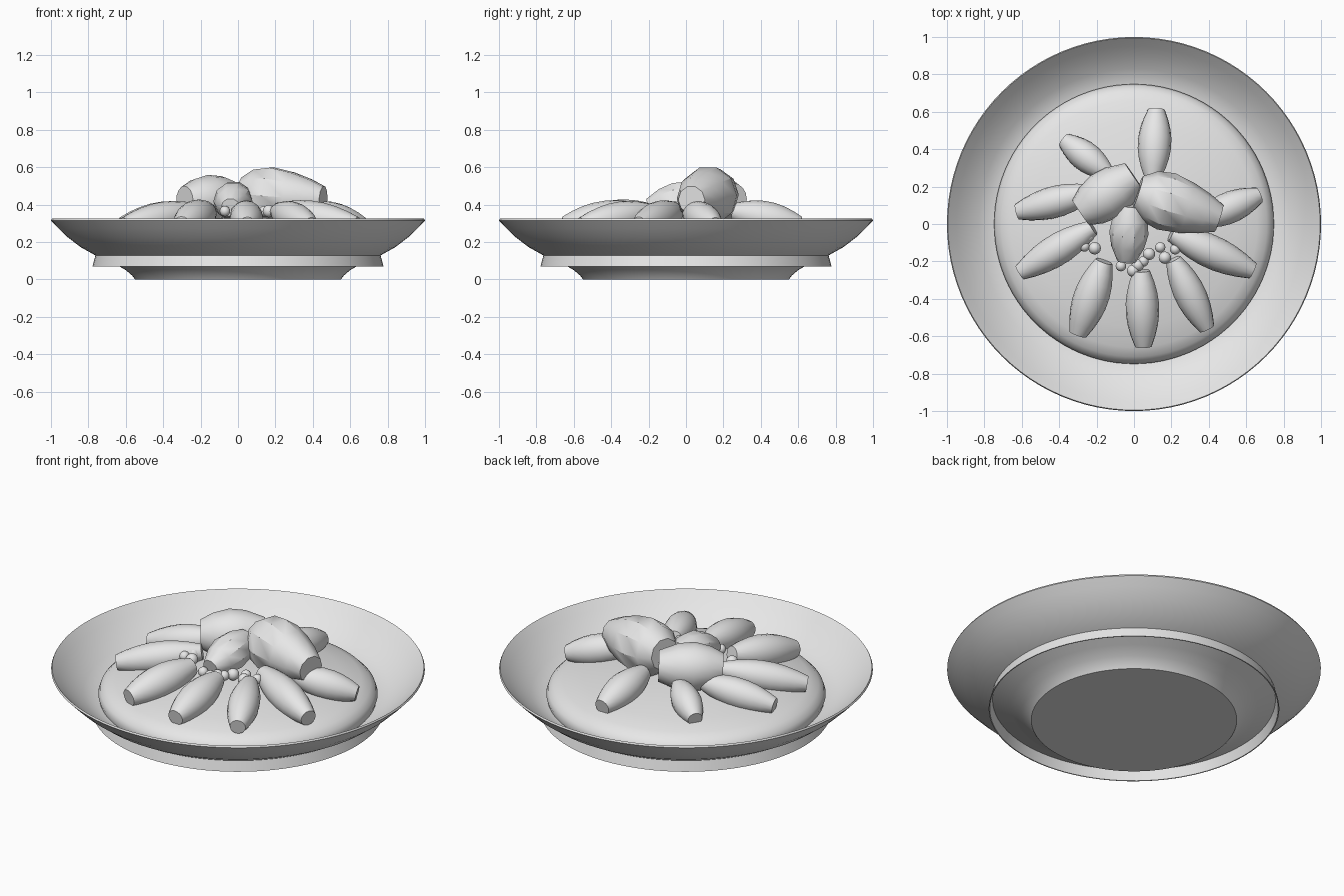
import bpy, bmesh, math
from mathutils import Vector

if "Cube" in bpy.data.objects:
    bpy.data.objects.remove(bpy.data.objects["Cube"])

grey = bpy.data.materials.new("plain grey")
grey.diffuse_color = (0.8, 0.8, 0.8, 1)
grey.use_nodes = True
grey.node_tree.nodes["Principled BSDF"].inputs["Base Color"].default_value = grey.diffuse_color


def finish(name, bm, angle=35):
    bmesh.ops.remove_doubles(bm, verts=bm.verts, dist=1e-5)
    bmesh.ops.recalc_face_normals(bm, faces=bm.faces)
    me = bpy.data.meshes.new(name)
    bm.to_mesh(me)
    bm.free()
    me.materials.append(grey)
    ob = bpy.data.objects.new(name, me)
    bpy.context.collection.objects.link(ob)
    bpy.ops.object.select_all(action='DESELECT')
    ob.select_set(True)
    bpy.context.view_layer.objects.active = ob
    bpy.ops.object.shade_smooth_by_angle(angle=math.radians(angle))
    return ob


def lathe(name, profile, closed=False, segs=96):
    """Spin an (r, z) profile about the z axis."""
    bm = bmesh.new()
    vs = [bm.verts.new((r, 0, z)) for r, z in profile]
    pairs = list(zip(vs, vs[1:])) + ([(vs[-1], vs[0])] if closed else [])
    es = [bm.edges.new(p) for p in pairs]
    bmesh.ops.spin(bm, geom=vs + es, cent=(0, 0, 0), axis=(0, 0, 1),
                   angle=2 * math.pi, steps=segs)
    return finish(name, bm)


def barrel(name, a, b, profile, segs=16):
    """Truncated lemon shape from a to b; profile holds (t, radius)."""
    a, b = Vector(a), Vector(b)
    q = (b - a).to_track_quat('Z', 'Y')
    bm = bmesh.new()
    rings = []
    for t, r in profile:
        c = a.lerp(b, t)
        rings.append([bm.verts.new(c + q @ Vector((r * math.cos(k * math.tau / segs),
                      r * math.sin(k * math.tau / segs), 0))) for k in range(segs)])
    for r0, r1 in zip(rings, rings[1:]):
        for k in range(segs):
            j = (k + 1) % segs
            bm.faces.new((r0[k], r0[j], r1[j], r1[k]))
    bm.faces.new(rings[0])
    bm.faces.new(rings[-1])
    return finish(name, bm)


# Plate: foot, flared outside, thin lip and inside wall
lathe("plate", [(0, 0), (0.55, 0), (0.565, 0.02), (0.60, 0.05), (0.66, 0.085),
                (0.765, 0.13), (0.84, 0.172), (0.91, 0.225), (0.96, 0.273), (1.0, 0.315),
                (0.995, 0.325), (0.95, 0.28), (0.90, 0.235), (0.83, 0.185),
                (0.75, 0.145), (0, 0.145)])

# Thin band around the underside
lathe("foot_band", [(0.778, 0.07), (0.762, 0.13), (0.756, 0.13), (0.772, 0.07)], closed=True)

# Domed filling
lathe("filling", [(0.74, 0.14), (0.748, 0.17), (0.738, 0.20), (0.71, 0.228), (0.66, 0.25),
                  (0.55, 0.275), (0.4, 0.302), (0.2, 0.325), (0, 0.335)])

# Ring of small pieces: inner xy, outer xy, half width
pieces = [((0.04, -0.25), (0.05, -0.655), 0.09), ((-0.16, -0.2), (-0.30, -0.59), 0.095),
          ((0.21, -0.19), (0.39, -0.56), 0.085), ((0.20, -0.05), (0.635, -0.25), 0.09),
          ((0.35, 0.02), (0.67, 0.155), 0.085), ((0.10, 0.25), (0.12, 0.612), 0.09),
          ((-0.14, 0.27), (-0.375, 0.45), 0.08), ((-0.23, 0.17), (-0.625, 0.065), 0.085),
          ((-0.22, -0.02), (-0.61, -0.26), 0.085)]
for i, (a, b, w) in enumerate(pieces):
    barrel(f"small_piece_{i + 1}", (*a, 0.365), (*b, 0.29),
           [(t, w * (0.5 + 0.5 * math.sin(math.pi * t) ** 0.9)) for t in (0, .14, .28, .42, .58, .72, .86, 1)])

# Three large pieces on top
barrel("large_piece_right", (0.02, 0.17, 0.46), (0.455, 0.03, 0.425),
       [(0, .09), (.15, .14), (.35, .158), (.6, .14), (.82, .11), (1, .075)], 10)
barrel("large_piece_left", (-0.285, 0.06, 0.42), (0.0, 0.255, 0.43),
       [(0, .08), (.2, .115), (.45, .135), (.7, .125), (1, .085)], 16)
barrel("large_piece_front", (-0.04, -0.20, 0.385), (-0.015, 0.10, 0.45),
       [(0, .05), (.25, .088), (.5, .105), (.75, .095), (1, .06)], 10)

# Small beads between the pieces
beads = [(-0.27, -0.03), (-0.245, -0.065), (-0.265, -0.12), (-0.21, -0.13), (-0.07, -0.225),
         (-0.005, -0.25), (0.05, -0.2), (0.08, -0.16), (0.14, -0.125), (0.165, -0.18),
         (0.22, -0.135), (0.02, -0.22)]
for i, (x, y) in enumerate(beads):
    bm = bmesh.new()
    bmesh.ops.create_uvsphere(bm, u_segments=16, v_segments=10, radius=0.028 + 0.005 * (i % 2))
    bmesh.ops.translate(bm, verts=bm.verts, vec=(x, y, 0.365))
    finish(f"bead_{i + 1}", bm, 60)
